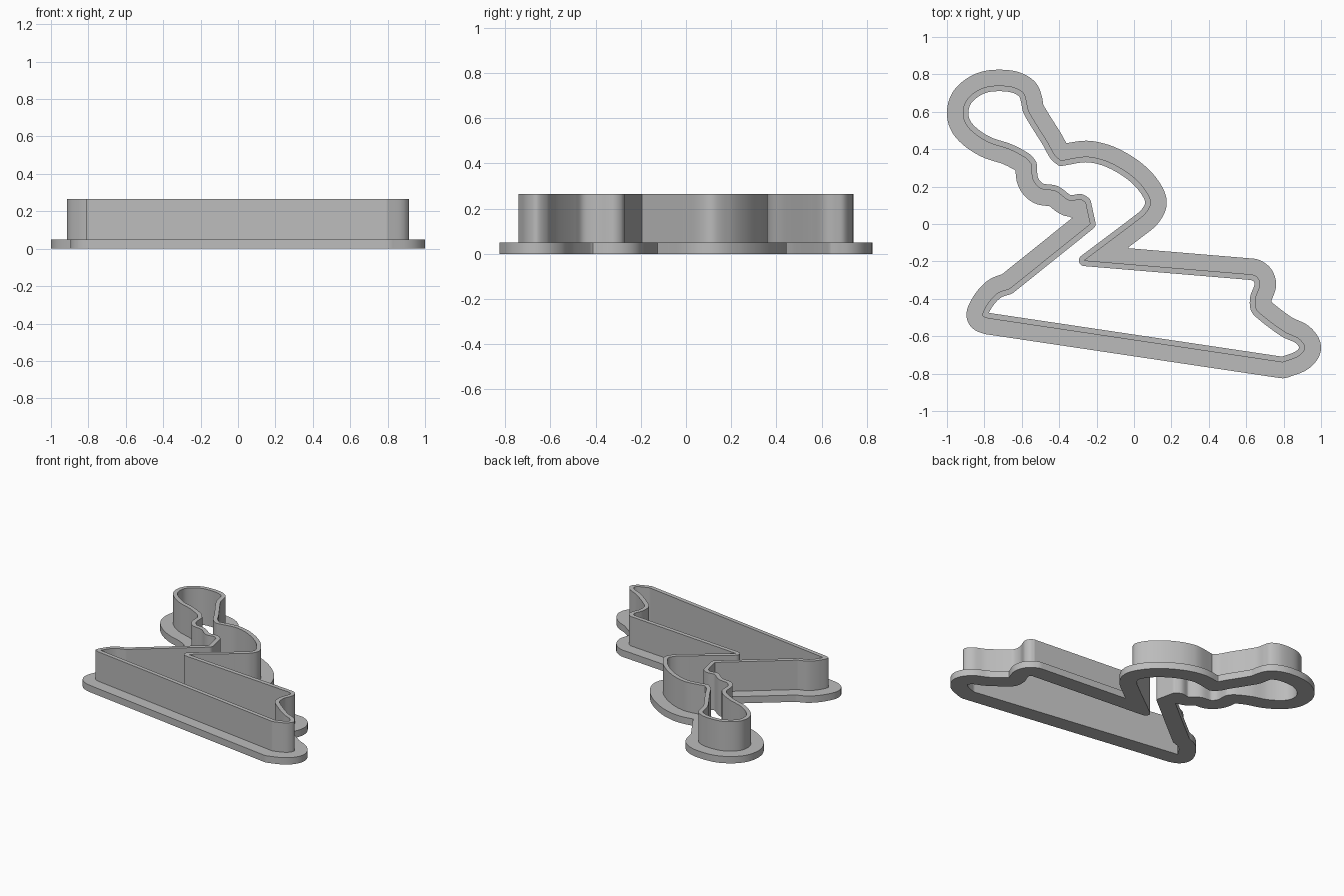
import bpy
import math
from mathutils import Vector, kdtree

if "Cube" in bpy.data.objects:
    bpy.data.objects.remove(bpy.data.objects["Cube"], do_unlink=True)

FLANGE_TOP, WALL_TOP = 0.05, 0.265
WALL_THICKNESS, FLANGE_WIDTH = 0.03, 0.085
STEP = 0.006

# Outer wall outline, clockwise; each span is a smooth run between sharp corners
SPANS = {
    "head": [(-.55, .32), (-.57, .345), (-.6, .365), (-.67, .4), (-.775, .435),
             (-.855, .485), (-.9, .535), (-.915, .585), (-.905, .645), (-.87, .69),
             (-.8, .73), (-.72, .74), (-.64, .73), (-.59, .7), (-.575, .66),
             (-.565, .61), (-.535, .555), (-.46, .435), (-.42, .365), (-.39, .34)],
    "back": [(-.39, .34), (-.265, .36), (-.21, .355), (-.13, .33), (-.02, .265),
             (.055, .19), (.09, .115), (.065, .06), (-.025, -.015)],
    "seat": [(-.025, -.015), (-.265, -.195)],
    "upper_edge": [(-.265, -.195), (.635, -.27)],
    "tip": [(.635, -.27), (.66, -.285), (.675, -.32), (.65, -.4), (.655, -.455),
            (.69, -.49), (.805, -.575), (.885, -.615), (.915, -.66), (.9, -.69),
            (.875, -.71), (.795, -.74)],
    "lower_edge": [(.795, -.74), (-.78, -.505)],
    "heel": [(-.78, -.505), (-.81, -.49), (-.785, -.43), (-.73, -.37), (-.665, -.345)],
    "front_edge": [(-.665, -.345), (-.235, 0)],
    "arm": [(-.235, 0), (-.26, .115)],
    "hand": [(-.26, .115), (-.285, .13), (-.345, .125), (-.42, .175), (-.5, .19),
             (-.54, .235), (-.55, .32)],
}


def smooth_span(span):
    """Centripetal spline through the points of a span, without its last point."""
    pts = [Vector(p) for p in span]
    pts = [2 * pts[0] - pts[1]] + pts + [2 * pts[-1] - pts[-2]]
    result = []
    for a, b, c, d in zip(pts, pts[1:], pts[2:], pts[3:]):
        ta = 0
        tb = ta + math.sqrt((b - a).length)
        tc = tb + math.sqrt((c - b).length)
        td = tc + math.sqrt((d - c).length)

        def mix(p, q, start, end, t):
            return p + (q - p) * ((t - start) / (end - start))

        count = max(1, round((c - b).length / STEP))
        for i in range(count):
            t = tb + (tc - tb) * i / count
            ab, bc, cd = mix(a, b, ta, tb, t), mix(b, c, tb, tc, t), mix(c, d, tc, td, t)
            result.append(mix(mix(ab, bc, ta, tc, t), mix(bc, cd, tb, td, t), tb, tc, t))
    return result


def offset(path, distance):
    """Parallel outline: positive goes outwards, with round joins and no overlaps."""
    tree = kdtree.KDTree(len(path))
    for i, p in enumerate(path):
        tree.insert(p.to_3d(), i)
    tree.balance()
    kept = []
    for i, p in enumerate(path):
        before = (p - path[i - 1]).normalized()
        after = (path[(i + 1) % len(path)] - p).normalized()
        turn = math.atan2(before.cross(after), before.dot(after))
        heading = math.atan2(before.y, before.x) + math.pi / 2
        joins = [turn / 2]
        if turn * distance < 0 and abs(turn) > 0.2:
            steps = math.ceil(abs(turn) / 0.2)
            joins = [turn * k / steps for k in range(steps + 1)]
        for join in joins:
            angle = heading + join
            q = p + distance * Vector((math.cos(angle), math.sin(angle)))
            clear = tree.find(q.to_3d())[2] >= abs(distance) * 0.995
            if clear and (not kept or (q - kept[-1]).length > STEP * 0.6):
                kept.append(q)
    return kept


def ring(name, outer, inner, bottom, top, material):
    """Solid band between two outlines."""
    curve = bpy.data.curves.new(name, "CURVE")
    curve.dimensions = "2D"
    curve.fill_mode = "BOTH"
    curve.extrude = (top - bottom) / 2
    for loop in (outer, inner):
        spline = curve.splines.new("POLY")
        spline.points.add(len(loop) - 1)
        for point, p in zip(spline.points, loop):
            point.co = (p.x, p.y, 0, 1)
        spline.use_cyclic_u = True
    curve.materials.append(material)
    obj = bpy.data.objects.new(name, curve)
    obj.location.z = (top + bottom) / 2
    bpy.context.collection.objects.link(obj)
    bpy.ops.object.select_all(action="DESELECT")
    obj.select_set(True)
    bpy.context.view_layer.objects.active = obj
    bpy.ops.object.convert(target="MESH")
    bpy.ops.object.shade_smooth_by_angle(angle=math.radians(30))


grey = bpy.data.materials.new("plain grey")
grey.use_nodes = True
grey.diffuse_color = (0.5, 0.5, 0.5, 1)
grey.node_tree.nodes["Principled BSDF"].inputs["Base Color"].default_value = grey.diffuse_color

wall_outline = [p for span in SPANS.values() for p in smooth_span(span)]
inner_outline = offset(wall_outline, -WALL_THICKNESS)
flange_outline = offset(wall_outline, FLANGE_WIDTH)

# Wide base flange and the thin cutting wall standing on it
ring("base_flange", flange_outline, inner_outline, 0, FLANGE_TOP, grey)
ring("cutter_wall", wall_outline, inner_outline, FLANGE_TOP, WALL_TOP, grey)
